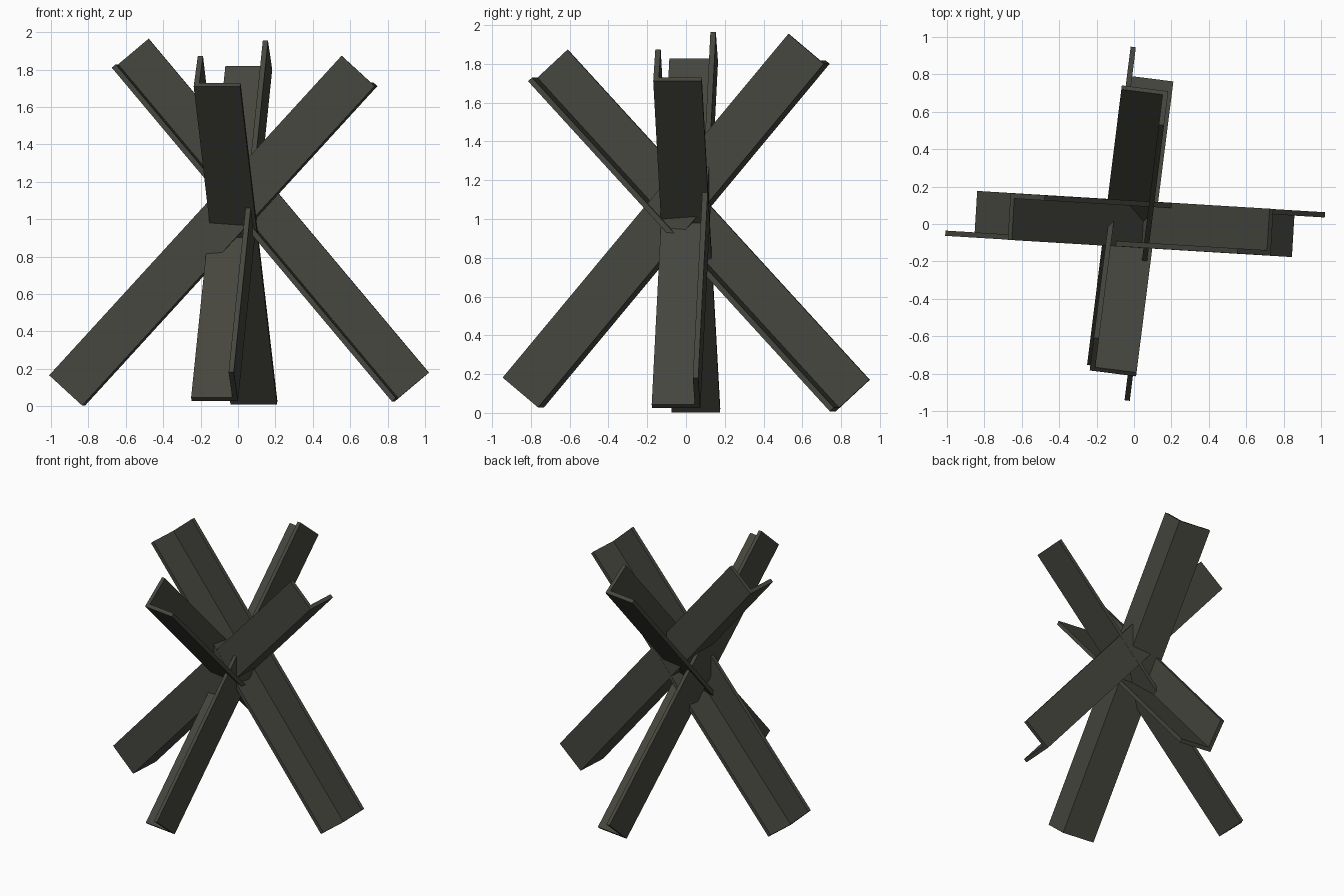
import bpy, bmesh
from mathutils import Vector

if "Cube" in bpy.data.objects:
    bpy.data.objects.remove(bpy.data.objects["Cube"])

WIDTH, FLANGE, THICK = 0.24, 0.25, 0.028

steel = bpy.data.materials.new("dark olive steel")
steel.diffuse_color = (0.062, 0.062, 0.050, 1)
steel.use_nodes = True
steel.node_tree.nodes["Principled BSDF"].inputs["Base Color"].default_value = steel.diffuse_color


def angle_beam(name, low, high, side):
    """L-profile swept from low to high; both points lie on its outer corner edge.
    The flange spreads horizontally towards 'side', the web stands upward."""
    low, high = Vector(low), Vector(high)
    axis = (high - low).normalized()
    flange = axis.cross(Vector((0, 0, 1))).normalized()
    if flange.dot(Vector(side)) < 0:
        flange = -flange
    web = axis.cross(flange)
    if web.z < 0:
        web = -web
    profile = [(0, 0), (FLANGE, 0), (FLANGE, THICK),
               (THICK, THICK), (THICK, WIDTH), (0, WIDTH)]
    bm = bmesh.new()
    face = bm.faces.new([bm.verts.new(low + flange * f + web * w) for f, w in profile])
    out = bmesh.ops.extrude_face_region(bm, geom=[face])
    moved = [v for v in out["geom"] if isinstance(v, bmesh.types.BMVert)]
    bmesh.ops.translate(bm, verts=moved, vec=high - low)
    bmesh.ops.recalc_face_normals(bm, faces=bm.faces)
    mesh = bpy.data.meshes.new(name)
    bm.to_mesh(mesh)
    bm.free()
    mesh.materials.append(steel)
    bpy.context.collection.objects.link(bpy.data.objects.new(name, mesh))


# Two beams crossing left to right
angle_beam("left_foot_beam", (-0.833, -0.074, 0.003), (0.73, -0.169, 1.711), (0, 1, 0))
angle_beam("right_foot_beam", (0.838, 0.074, 0.025), (-0.66, 0.165, 1.81), (0, -1, 0))
# Two beams crossing front to back
angle_beam("front_foot_beam", (0.0, -0.763, 0.028), (0.183, 0.71, 1.80), (-1, 0, 0))
angle_beam("back_foot_beam", (-0.04, 0.773, 0.008), (-0.237, -0.783, 1.71), (1, 0, 0))
